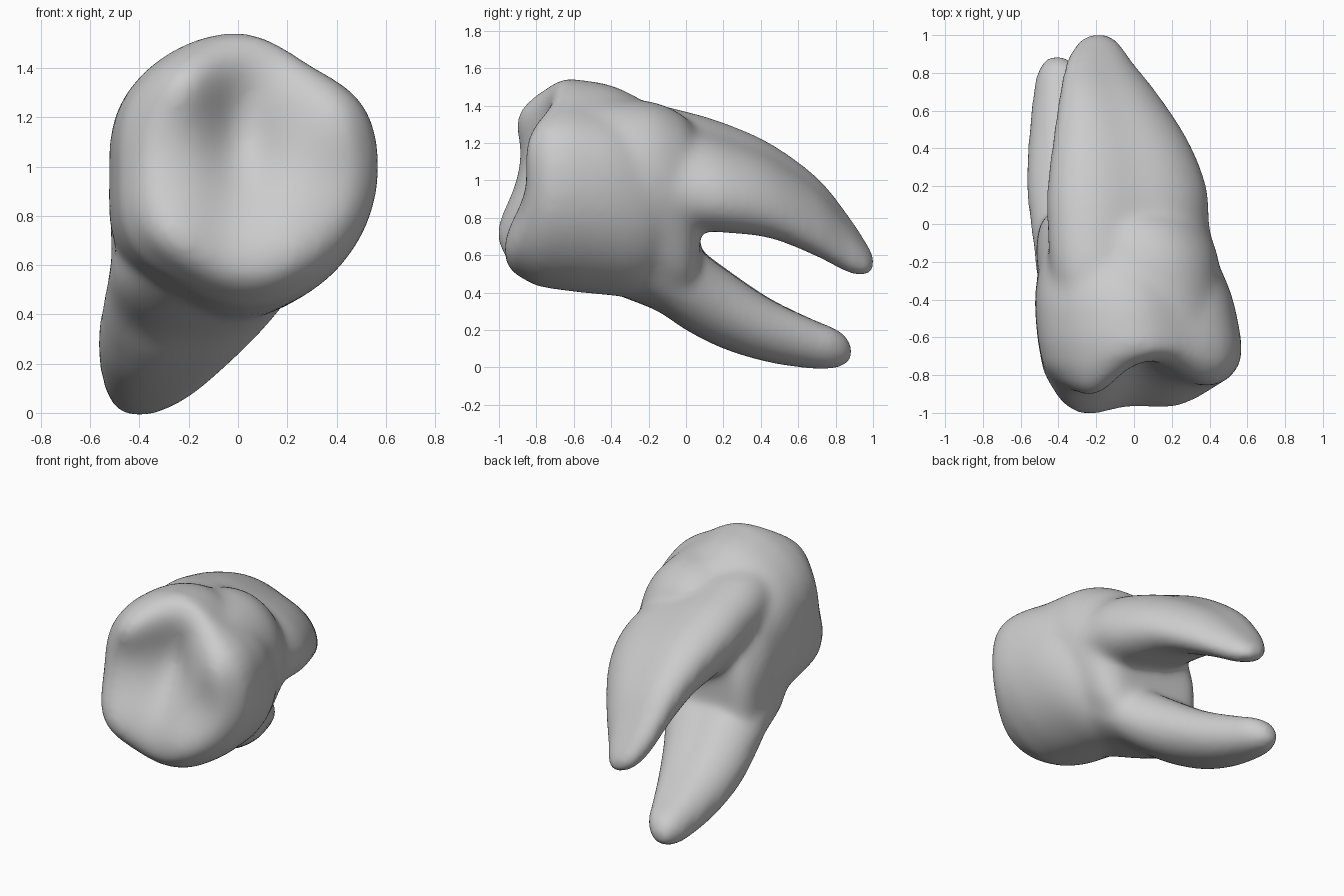
import bpy, bmesh
from math import sin, cos, pi, exp, radians

cube = bpy.data.objects.get("Cube")
if cube:
    bpy.data.objects.remove(cube)

N = 48
ANGLES = [2 * pi * i / N for i in range(N)]


def normalise(points):
    """Fit an outline to the square from -1 to 1."""
    xs, zs = zip(*points)
    fit = lambda v, vs: 2 * (v - min(vs)) / (max(vs) - min(vs)) - 1
    return [(fit(x, xs), fit(z, zs)) for x, z in points]


def spline(a, b, c, d, t):
    return b + t / 2 * (c - a + t * (2 * a - 5 * b + 4 * c - d + t * (3 * (b - c) + d - a)))


def crown_outline():
    radii = [.535, .55, .51, .57, .58, .58, .54, .58, .55, .56, .54, .53]
    points = []
    for i, a in enumerate(ANGLES):
        k, t = divmod(i * 12 / N, 1)
        r = spline(*(radii[(int(k) + j) % 12] for j in (-1, 0, 1, 2)), t)
        points.append((r * cos(a), r * sin(a)))
    return normalise(points)


def oval_outline(shear, lean, grooves):
    """Slanted oval with shallow grooves given by angle, depth and width."""
    points = []
    for a in ANGLES:
        r = 1
        for angle, depth, width in grooves:
            d = (a - radians(angle) + pi) % (2 * pi) - pi
            r -= depth * exp(-(d / width) ** 2)
        x, z = r * cos(a), r * sin(a)
        points.append((x + lean * z, z + shear * x))
    return normalise(points)


def ring(outline, bounds, y, scale=1):
    x0, x1, z0, z1 = bounds
    result = []
    for u, v in outline:
        x = (x0 + x1) / 2 + u * scale * (x1 - x0) / 2
        z = (z0 + z1) / 2 + v * scale * (z1 - z0) / 2
        result.append((x, y(x, z) if callable(y) else y, z))
    return result


def section_rings(outline, stations, steps=4):
    """Rings on a smooth path through stations of y, x range and z range."""
    padded = [stations[0]] + stations + [stations[-1]]
    rings = []
    for four in zip(padded, padded[1:], padded[2:], padded[3:]):
        for s in range(steps):
            y, *bounds = (spline(*vals, s / steps) for vals in zip(*four))
            rings.append(ring(outline, bounds, y))
    rings.append(ring(outline, stations[-1][1:], stations[-1][0]))
    return rings


def loft(bm, rings):
    loops = [[bm.verts.new(p) for p in r] for r in rings]
    for a, b in zip(loops, loops[1:]):
        for i in range(N):
            j = (i + 1) % N
            bm.faces.new((a[i], a[j], b[j], b[i]))
    bm.faces.new(loops[0])
    bm.faces.new(loops[-1])


def chewing_face(x, z):
    """Tilted face with a long central valley, a top notch and raised cusps."""
    y = -.88 + .18 * (z - .95) + .1 * x
    for cx, cz, sx, sz, height in ((.02, 1.14, .15, .28, .14), (.17, 1.42, .12, .14, .03),
                                   (-.22, 1.36, .17, .17, -.09), (-.25, .72, .2, .2, -.07),
                                   (.2, .68, .2, .2, -.06), (.42, 1.2, .15, .2, -.06)):
        y += height * exp(-((x - cx) / sx) ** 2 - ((z - cz) / sz) ** 2)
    return y


bm = bmesh.new()

# Crown, closed by the dished chewing face
outline = crown_outline()
crown = [(-.08, -.4, .32, .5, 1.25), (-.16, -.48, .41, .41, 1.37),
         (-.27, -.51, .475, .375, 1.45), (-.42, -.525, .53, .385, 1.515),
         (-.62, -.51, .57, .405, 1.545)]
rings = section_rings(outline, crown)
x0, x1, z0, z1 = crown[-1][1:]
rim = (x0 + .02, x1 + .01, z0 + .015, z1)
front = (x0 + .05, x1 + .02, z0 + .04, z1 + .02)
rings.append(ring(outline, rim, lambda x, z: (chewing_face(x, z) - .62) / 2, .98))
rings.append(ring(outline, front, lambda x, z: chewing_face(x, z) + .05, .9))
rings.append(ring(outline, front, lambda x, z: chewing_face(x, z) + .01, .8))
rings += [ring(outline, front, chewing_face, s / 100) for s in range(71, 1, -6)]
loft(bm, rings)

# Neck leaning towards the lower root, ending where the roots part
neck = [(-.5, -.45, .46, .48, 1.44), (-.2, -.515, .45, .34, 1.425),
        (-.05, -.51, .4, .275, 1.37), (.03, -.48, .34, .3, 1.3),
        (.075, -.42, .24, .42, 1.15)]
outline = oval_outline(0, .24, ((345, .05, .3), (195, .05, .3)))
loft(bm, section_rings(outline, neck))

# Broad upper root, grooved above and below
upper = [(-.55, -.36, .36, .9, 1.4), (-.25, -.44, .42, .77, 1.42),
         (0, -.46, .4, .735, 1.37), (.2, -.46, .385, .72, 1.31),
         (.45, -.43, .285, .69, 1.2), (.7, -.395, .12, .59, 1.02),
         (.85, -.365, .0, .51, .84), (.94, -.32, -.06, .485, .71),
         (.99, -.27, -.11, .495, .63), (1.01, -.22, -.15, .54, .58)]
outline = oval_outline(-.38, 0, ((82, .17, .5), (268, .1, .4)))
loft(bm, section_rings(outline, upper))

# Narrower lower root
lower = [(-.55, -.4, .3, .46, .9), (-.35, -.5, .3, .38, .88), (-.15, -.53, .25, .3, .8),
         (0, -.55, .16, .2, .69), (.2, -.57, .03, .1, .54),
         (.45, -.56, -.1, .025, .37), (.7, -.535, -.22, -.01, .25),
         (.8, -.515, -.27, -.005, .21), (.865, -.48, -.33, .015, .16),
         (.895, -.44, -.39, .06, .1)]
outline = oval_outline(.12, 0, ((80, .15, .4), (265, .05, .4)))
loft(bm, section_rings(outline, lower))

bmesh.ops.recalc_face_normals(bm, faces=bm.faces)
mesh = bpy.data.meshes.new("tooth")
bm.to_mesh(mesh)
bm.free()
tooth = bpy.data.objects.new("tooth", mesh)
bpy.context.collection.objects.link(tooth)

# Fuse crown and roots, then soften
remesh = tooth.modifiers.new("fuse", 'REMESH')
remesh.mode = 'VOXEL'
remesh.voxel_size = .02
remesh.use_smooth_shade = True
soften = tooth.modifiers.new("soften", 'SMOOTH')
soften.factor = .5
soften.iterations = 36

# Pale grey enamel
enamel = bpy.data.materials.new("pale_grey")
enamel.use_nodes = True
colour = (.6, .6, .6, 1)
enamel.diffuse_color = colour
enamel.node_tree.nodes["Principled BSDF"].inputs["Base Color"].default_value = colour
mesh.materials.append(enamel)
mesh.shade_smooth()
